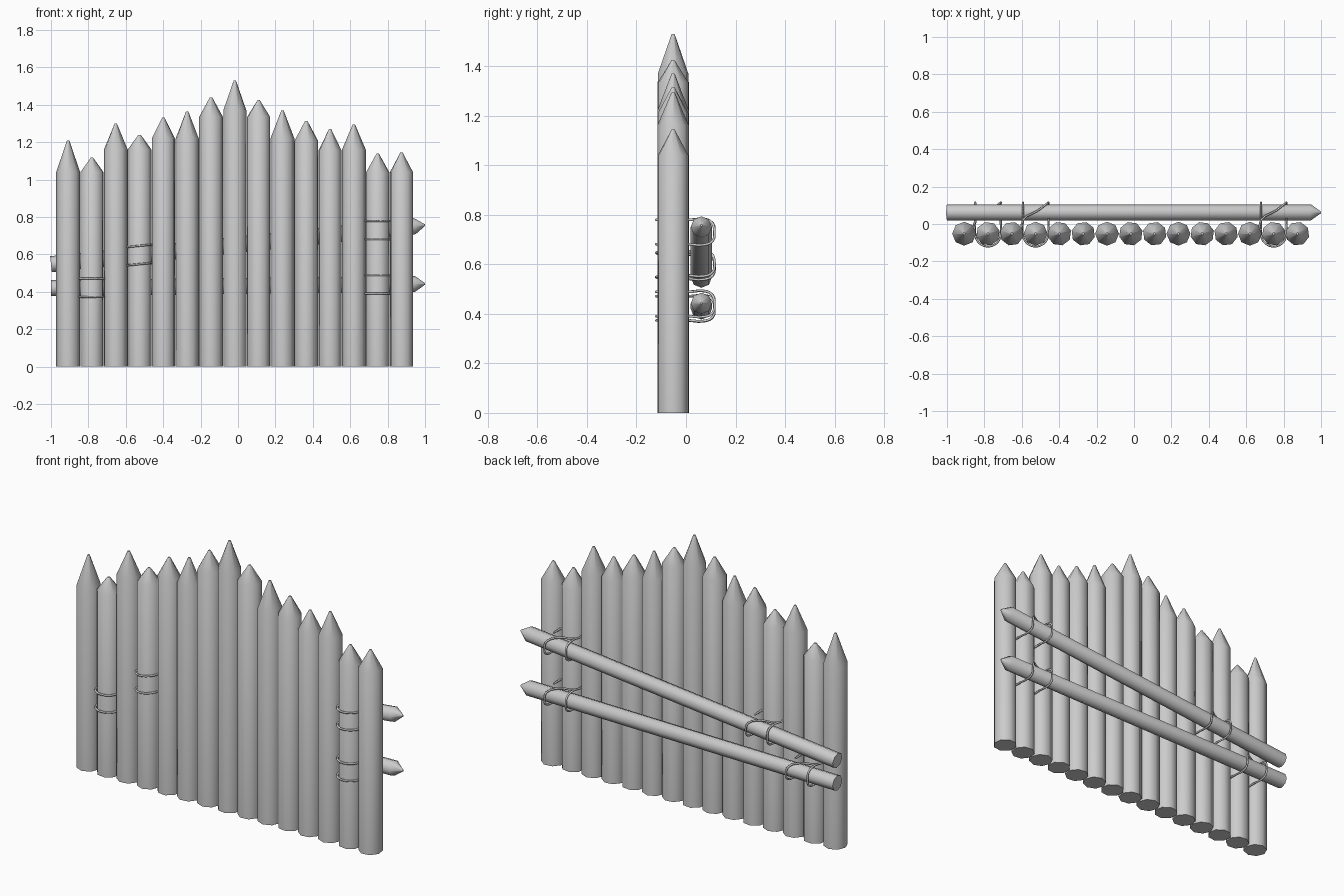
import bpy, bmesh, math
from mathutils import Vector, Matrix

if "Cube" in bpy.data.objects:
    bpy.data.objects.remove(bpy.data.objects["Cube"])

STAKE_Y, STAKE_R = -0.052, 0.064
RAIL_Y, RAIL_R = 0.062, 0.043


def pole(name, start, end, r, tip_len, sides=8, twist=0.0):
    """Prism from start to end whose last tip_len narrows to a blunt point."""
    start, end = Vector(start), Vector(end)
    length = (end - start).length
    bm = bmesh.new()
    rings = []
    for rad, h in ((r, 0), (r, length - tip_len), (r * 0.1, length)):
        rings.append([bm.verts.new((rad * math.cos(twist + 2 * math.pi * k / sides),
                                    rad * math.sin(twist + 2 * math.pi * k / sides), h))
                      for k in range(sides)])
    for a, b in zip(rings, rings[1:]):
        for k in range(sides):
            n = (k + 1) % sides
            bm.faces.new((a[k], a[n], b[n], b[k]))
    bm.faces.new(rings[0][::-1])
    bm.faces.new(rings[-1])
    rot = (end - start).to_track_quat('Z', 'Y').to_matrix().to_4x4()
    bm.transform(Matrix.Translation(start) @ rot)
    mesh = bpy.data.meshes.new(name)
    bm.to_mesh(mesh)
    bm.free()
    ob = bpy.data.objects.new(name, mesh)
    bpy.context.collection.objects.link(ob)
    bpy.ops.object.select_all(action='DESELECT')
    ob.select_set(True)
    bpy.context.view_layer.objects.active = ob
    bpy.ops.object.shade_smooth_by_angle(angle=math.radians(50))


def stake_x(i):
    return -0.908 + i * 0.1273


# Sharpened stakes: (shoulder height, tip height)
stakes = [(1.04, 1.21), (1.04, 1.118), (1.165, 1.30), (1.16, 1.24), (1.22, 1.332),
          (1.22, 1.365), (1.335, 1.44), (1.37, 1.53), (1.335, 1.425), (1.22, 1.37),
          (1.21, 1.315), (1.155, 1.27), (1.16, 1.295), (1.04, 1.14), (1.04, 1.145)]
for i, (shoulder, tip) in enumerate(stakes):
    pole(f"stake_{i + 1}", (stake_x(i), STAKE_Y, 0), (stake_x(i), STAKE_Y, tip),
         STAKE_R, tip - shoulder, twist=(i % 3) * 0.26)

# Two rails across the back, given by their end heights
rails = {"lower_rail": (0.42, 0.443), "upper_rail": (0.548, 0.757)}
for name, (z0, z1) in rails.items():
    pole(name, (-1, RAIL_Y, z0), (1, RAIL_Y, z1), RAIL_R, 0.055)


def lashing(name, i, rail, tilt):
    """Wire around the stake front twice and over the rail at the back."""
    z0, z1 = rails[rail]
    cx = stake_x(i)
    zc = z0 + (z1 - z0) * (cx + 1) / 2
    w, h, back = 0.068, 0.049, RAIL_Y + RAIL_R + 0.01

    def front(z, a0, a1):
        return [(w * math.cos(math.radians(a0 + (a1 - a0) * k / 6)),
                 STAKE_Y + w * math.sin(math.radians(a0 + (a1 - a0) * k / 6)), z)
                for k in range(7)]
    pts = [(w, 0.03, h)] + front(h, 0, -180)
    pts += [(-w, 0.02, h), (0.01, 0.07, h + 0.004), (w * 0.85, back - 0.008, h * 0.7),
            (w, back, 0), (w, back - 0.008, -h * 0.75), (w, 0.07, -h - 0.003), (w, 0.01, -h)]
    pts += front(-h, 0, -180)
    pts += [(-w, 0.01, -h), (-w, 0.07, -h - 0.003), (-w, back - 0.008, -h * 0.75),
            (-w, back, 0), (-w, back - 0.008, h * 0.75), (-w, 0.07, h + 0.003), (-w, 0.01, h)]
    cu = bpy.data.curves.new(name, 'CURVE')
    cu.dimensions = '3D'
    cu.bevel_depth = 0.0055
    cu.bevel_resolution = 1
    cu.resolution_u = 3
    cu.use_fill_caps = True
    sp = cu.splines.new('BEZIER')
    sp.bezier_points.add(len(pts) - 1)
    for bp, (x, y, z) in zip(sp.bezier_points, pts):
        bp.co = (cx + x, y, zc + z + x * tilt)
        bp.handle_left_type = bp.handle_right_type = 'AUTO'
    bpy.context.collection.objects.link(bpy.data.objects.new(name, cu))


# Wire lashings
lashing("lower_left_lashing", 1, "lower_rail", 0.01)
lashing("upper_left_lashing", 3, "upper_rail", 0.1)
lashing("lower_right_lashing", 13, "lower_rail", 0.0)
lashing("upper_right_lashing", 13, "upper_rail", 0.0)
